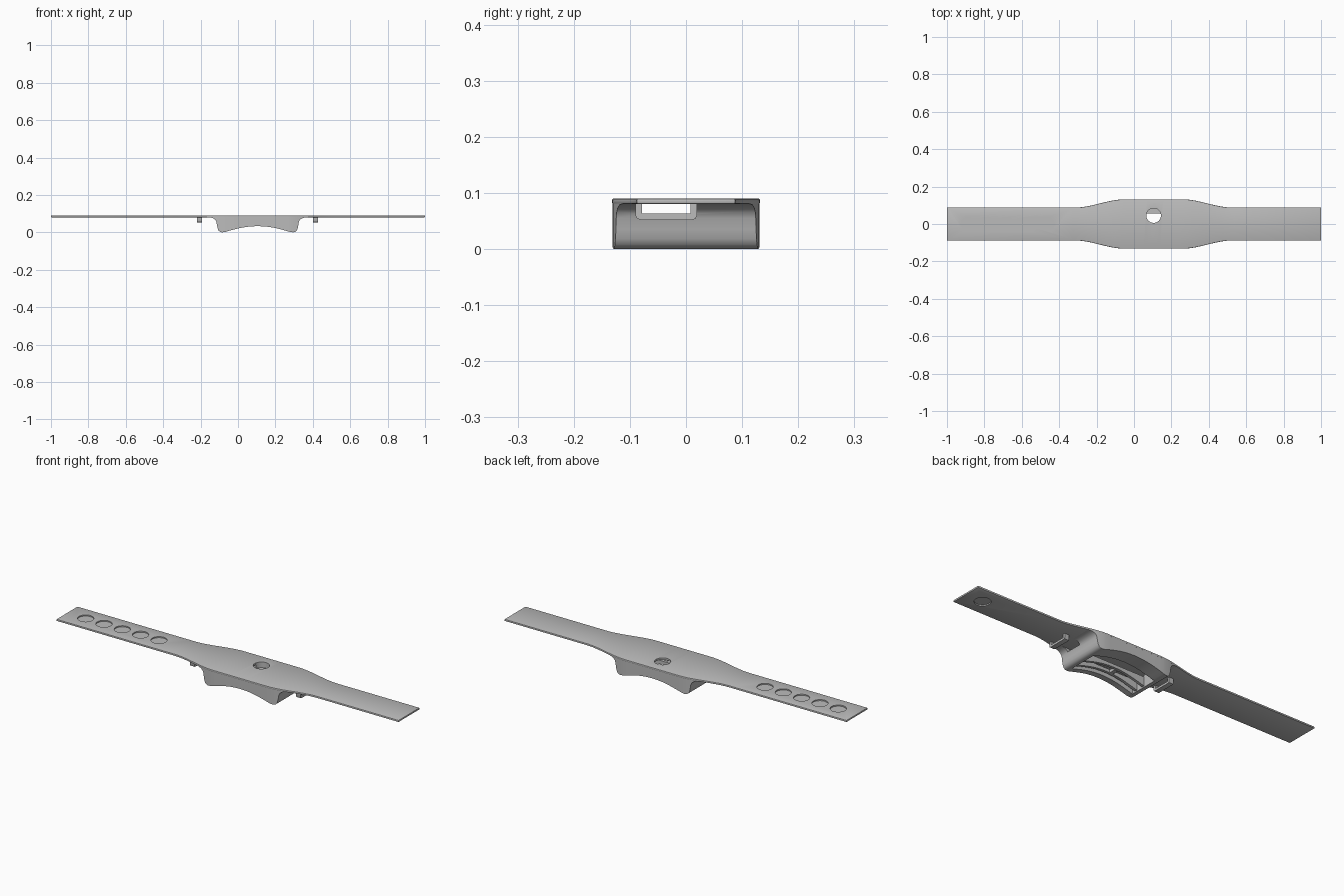
import bpy, bmesh, math

cube = bpy.data.objects.get("Cube")
if cube:
    bpy.data.objects.remove(cube, do_unlink=True)

grey = bpy.data.materials.new("plain grey")
grey.use_nodes = True
grey.diffuse_color = (0.5, 0.5, 0.5, 1)
grey.node_tree.nodes["Principled BSDF"].inputs["Base Color"].default_value = (0.5, 0.5, 0.5, 1)

MID = 0.105                 # centre of the housing along the strap
LOW, HIGH = 0.08, 0.09      # underside and top of the strap


def finish(name, bm):
    bmesh.ops.recalc_face_normals(bm, faces=bm.faces)
    mesh = bpy.data.meshes.new(name)
    bm.to_mesh(mesh)
    bm.free()
    mesh.materials.append(grey)
    obj = bpy.data.objects.new(name, mesh)
    bpy.context.collection.objects.link(obj)
    return obj


def loft(name, sections):
    """Join rectangles (x, y0, y1, z0, z1) into one closed solid."""
    bm = bmesh.new()
    rings = [[bm.verts.new((x, y, z)) for y, z in ((a, c), (b, c), (b, d), (a, d))]
             for x, a, b, c, d in sections]
    for r, s in zip(rings, rings[1:]):
        for i in range(4):
            j = (i + 1) % 4
            bm.faces.new((r[i], r[j], s[j], s[i]))
    bm.faces.new(rings[0])
    bm.faces.new(rings[-1])
    return finish(name, bm)


def box(name, x0, x1, y0, y1, z0, z1):
    return loft(name, [(x0, y0, y1, z0, z1), (x1, y0, y1, z0, z1)])


def disc(name, x, y, z0, z1, radius=0.039):
    bm = bmesh.new()
    bmesh.ops.create_cone(bm, cap_ends=True, segments=48, radius1=radius,
                          radius2=radius, depth=z1 - z0)
    bmesh.ops.translate(bm, verts=bm.verts, vec=(x, y, (z0 + z1) / 2))
    return finish(name, bm)


def apply(obj, mod):
    bpy.context.view_layer.objects.active = obj
    bpy.ops.object.modifier_apply(modifier=mod.name)


def cut(obj, cutter):
    mod = obj.modifiers.new("cut", "BOOLEAN")
    mod.operation, mod.solver, mod.object = "DIFFERENCE", "EXACT", cutter
    apply(obj, mod)
    bpy.data.objects.remove(cutter, do_unlink=True)


def smooth(obj):
    bpy.ops.object.select_all(action="DESELECT")
    obj.select_set(True)
    bpy.context.view_layer.objects.active = obj
    bpy.ops.object.shade_smooth_by_angle(angle=math.radians(35))


def half_width(x):
    """The strap swells smoothly around the housing."""
    t = min(max((abs(x - MID) - 0.155) / 0.265, 0), 1)
    return 0.132 - 0.044 * t * t * (3 - 2 * t)


# Strap
xs = [-1] + [MID - 0.43 + 0.86 * i / 48 for i in range(49)] + [1]
strap = loft("strap", [(x, -half_width(x), half_width(x), LOW, HIGH) for x in xs])
bevel = strap.modifiers.new("edge", "BEVEL")
bevel.width, bevel.segments, bevel.limit_method = 0.003, 2, "ANGLE"
apply(strap, bevel)

# Adjustment recesses on top, fastening recess below, round window
for i in range(5):
    cut(strap, disc("cutter", -0.89 + 0.107 * i, 0, 0.084, 0.12))
cut(strap, disc("cutter", 0.9, 0, 0.04, 0.086))
cut(strap, disc("cutter", MID, 0.045, 0.06, 0.12))
smooth(strap)

# Housing underside: height against distance from its middle
profile = [(0, 0.033), (0.03, 0.032), (0.06, 0.029), (0.09, 0.024), (0.12, 0.017),
           (0.15, 0.009), (0.17, 0.003), (0.18, 0.001), (0.19, 0), (0.2, 0.002),
           (0.208, 0.008), (0.213, 0.018), (0.217, 0.035), (0.22, 0.055),
           (0.225, 0.066), (0.235, 0.074), (0.25, 0.079), (0.275, 0.081)]
curve = [(MID - d, z) for d, z in reversed(profile)] + [(MID + d, z) for d, z in profile[1:]]
housing = loft("housing", [(x, -half_width(x) + 0.001, half_width(x) - 0.001, z, 0.083)
                           for x, z in curve])

# Open chamber, strap tunnel and window through the housing
cut(housing, box("cutter", MID - 0.18, MID + 0.18, -0.1, 0.055, -0.1, 0.12))
cut(housing, box("cutter", MID - 0.4, MID + 0.4, -0.078, 0.008, 0.063, 0.12))
cut(housing, disc("cutter", MID, 0.045, 0.06, 0.12))
smooth(housing)

# Arched rails across the chamber
inner = [(x, z) for x, z in curve if abs(x - MID) < 0.195]
for name, y in (("inner_rail", -0.025), ("outer_rail", -0.075)):
    rail = loft(name, [(x, y - 0.007, y + 0.007, z + 0.006, 0.055) for x, z in inner])
    smooth(rail)
box("rail_bridge", MID - 0.035, MID - 0.015, -0.07, -0.03, 0.036, 0.052)

# Hanging loops on either side of the housing
for name, x in (("right_loop", MID - 0.31), ("left_loop", MID + 0.31)):
    bm = bmesh.new()
    outline = [(-0.09, 0.083), (-0.09, 0.06), (-0.087, 0.054), (-0.081, 0.052),
               (0.011, 0.052), (0.017, 0.054), (0.02, 0.06), (0.02, 0.083),
               (0.008, 0.083), (0.008, 0.063), (-0.078, 0.063), (-0.078, 0.083)]
    face = bm.faces.new([bm.verts.new((x - 0.013, y, z)) for y, z in outline])
    side = bmesh.ops.extrude_face_region(bm, geom=[face])["geom"]
    bmesh.ops.translate(bm, verts=[v for v in side if isinstance(v, bmesh.types.BMVert)],
                        vec=(0.026, 0, 0))
    smooth(finish(name, bm))
